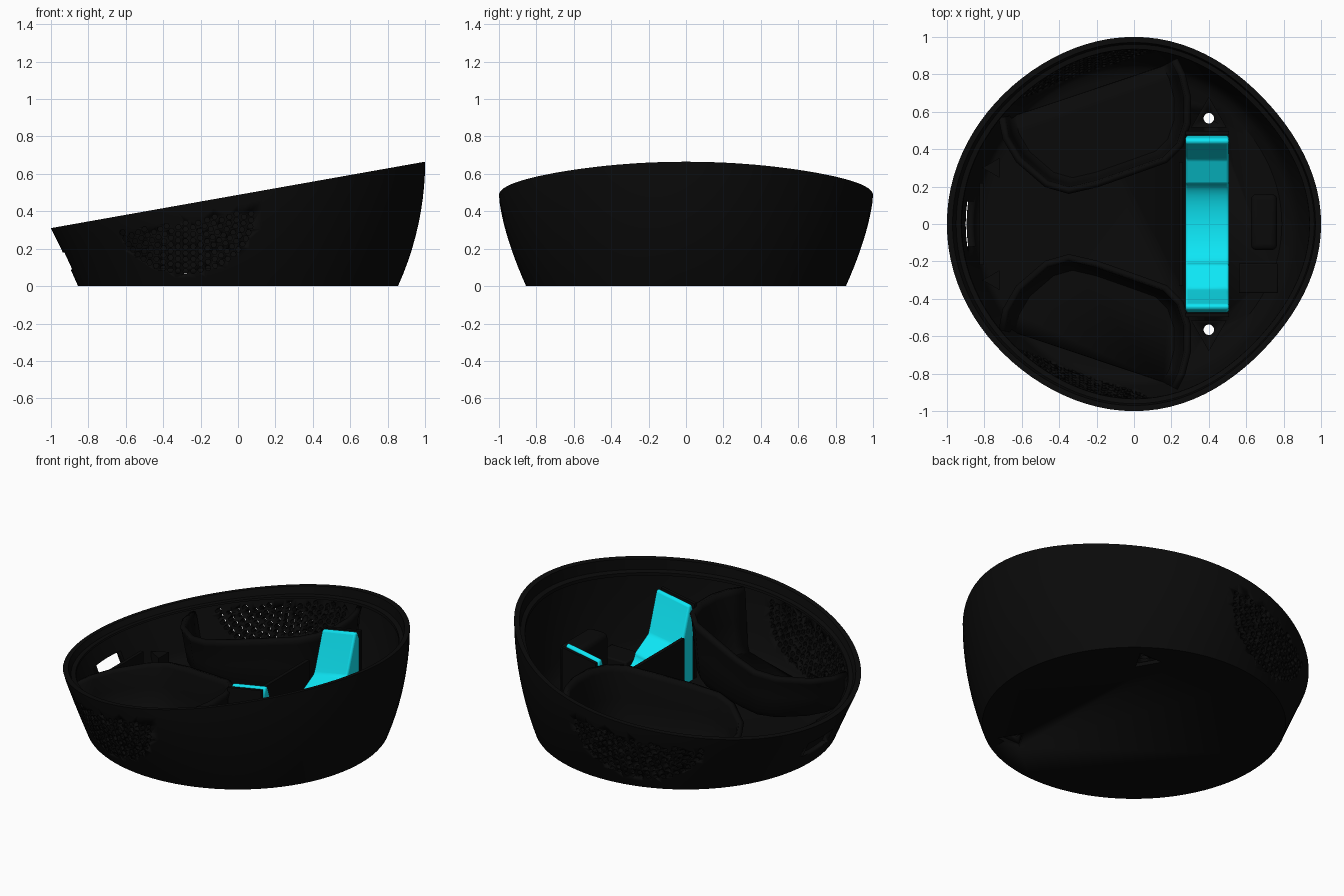
import bpy, bmesh, math

if "Cube" in bpy.data.objects:
    bpy.data.objects.remove(bpy.data.objects["Cube"])


def material(name, rgb):
    m = bpy.data.materials.new(name)
    m.diffuse_color = (*rgb, 1)
    m.use_nodes = True
    m.node_tree.nodes["Principled BSDF"].inputs["Base Color"].default_value = m.diffuse_color
    return m


BLACK = material("black_plastic", (0.003, 0.003, 0.003))
CYAN = material("cyan_plastic", (0.004, 0.78, 0.9))


def finish(bm, name, mat=BLACK, smooth=35):
    bmesh.ops.recalc_face_normals(bm, faces=bm.faces)
    me = bpy.data.meshes.new(name)
    bm.to_mesh(me)
    bm.free()
    ob = bpy.data.objects.new(name, me)
    bpy.context.collection.objects.link(ob)
    me.materials.append(mat)
    for o in bpy.context.selected_objects:
        o.select_set(False)
    bpy.context.view_layer.objects.active = ob
    ob.select_set(True)
    bpy.ops.object.shade_smooth_by_angle(angle=math.radians(smooth))
    return ob


def prism(bm, bottom, top):
    """Closed solid between two matching loops of points."""
    a = [bm.verts.new(p) for p in bottom]
    b = [bm.verts.new(p) for p in top]
    n = len(a)
    bm.faces.new(a[::-1])
    bm.faces.new(b)
    for i in range(n):
        bm.faces.new((a[i], a[(i + 1) % n], b[(i + 1) % n], b[i]))


def box(bm, x0, x1, y0, y1, z0, z1):
    pts = [(x0, y0), (x1, y0), (x1, y1), (x0, y1)]
    prism(bm, [(*p, z0) for p in pts], [(*p, z1) for p in pts])


def ngon(cx, cy, r, n, turn=0):
    return [(cx + r * math.cos(turn + 2 * math.pi * i / n),
             cy + r * math.sin(turn + 2 * math.pi * i / n)) for i in range(n)]


def upright(bm, pts, z0, z1):
    prism(bm, [(*p, z0) for p in pts], [(*p, z1) for p in pts])


def bevel(ob, width, segments=3):
    m = ob.modifiers.new("bevel", "BEVEL")
    m.width, m.segments, m.limit_method = width, segments, "ANGLE"


def cut(ob, cutter):
    m = ob.modifiers.new("cut", "BOOLEAN")
    m.operation, m.object, m.solver = "DIFFERENCE", cutter, "EXACT"
    bpy.context.view_layer.objects.active = ob
    bpy.ops.object.modifier_apply(modifier=m.name)


def rim_z(x):
    return 0.4875 + 0.1775 * x


# Bowl shell: flared wall cut by a tilted rim, slightly flattened on the diagonals
N = 96
rows = [(t / 10, 0) for t in range(11)]
rows += [(1, .03), (.9, .035), (.89, .06), (.86, .06), (.84, .035)]
rows += [(t, .035) for t in (.7, .55, .4, .25, .15)] + [(.11, .05), (.09, .09)]
bm = bmesh.new()
rings = []
for t, inset in rows:
    ring = []
    for i in range(N):
        a = 2 * math.pi * i / N
        c, s = math.cos(a), math.sin(a)
        flat = math.sin(2 * a) ** 2 * (.026 + .013 * c)
        r = 0.855 + (0.145 - flat) * (1 - (1 - t) ** (1.5 + 0.5 * c)) - inset
        z = t * rim_z(r * c) if t > .09 or inset == 0 else .035
        ring.append(bm.verts.new((r * c, r * s, z)))
    rings.append(ring)
for a, b in zip(rings, rings[1:]):
    for i in range(N):
        j = (i + 1) % N
        bm.faces.new((a[i], a[j], b[j], b[i]))
bm.faces.new(rings[0][::-1])
bm.faces.new(rings[-1])
shell = finish(bm, "bowl_shell")

# Cutter for speaker grilles, front slot and triangular screw recesses
bm = bmesh.new()
gx, gz = -.28, .37
for k in range(0, 10):
    radius = k * .039
    count = max(1, round(2 * math.pi * radius / .041))
    for i in range(count):
        a = 2 * math.pi * (i + .5 * (k % 2)) / count
        x, z = gx + radius * math.cos(a), gz + .83 * radius * math.sin(a)
        if z > rim_z(x) - .09 or z < .075:
            continue
        hole = ngon(x, z, .0145, 6)
        for s in (1, -1):
            prism(bm, [(px, s * .5, pz) for px, pz in hole],
                  [(px, s * 1.1, pz) for px, pz in hole])
box(bm, -1.1, -.8, -.12, .12, .09, .18)
for s in (1, -1):
    upright(bm, ngon(.4, s * .58, .09, 3, -s * math.pi / 2), -.05, .022)
holes = finish(bm, "grille_cutter")
cut(shell, holes)

# Screw bosses beside the cradle
bm = bmesh.new()
for s in (1, -1):
    upright(bm, ngon(.4, s * .57, .11, 3, s * math.pi / 2), .03, .12)
bosses = finish(bm, "screw_bosses")
bm = bmesh.new()
for s in (1, -1):
    upright(bm, ngon(.4, s * .565, .028, 24), -.1, .7)
screw = finish(bm, "screw_cutter")
cut(shell, screw)
cut(bosses, screw)
for c in (holes, screw):
    bpy.data.objects.remove(c)

# Speaker pockets: tapered cups against the side walls, mirrored
path = [(-.71, .57), (-.69, .46), (-.62, .34), (-.47, .21), (-.35, .175), (-.2, .21),
        (0, .28), (.17, .34), (.25, .42), (.29, .54), (.29, .68), (.26, .8), (.22, .88)]
bm = bmesh.new()
levels = []
for f, shrink in ((1, 1), (.9, .98), (.5, .95), (.12, .92), (0, .86)):
    row = []
    for x, y in path:
        top = rim_z(x) - .06
        px = -.2 + (x + .2) * shrink
        py = .64 + (y - .64) * shrink
        row.append(bm.verts.new((px, py, .08 + f * (top - .08))))
    levels.append(row)
for a, b in zip(levels, levels[1:]):
    for i in range(len(path) - 1):
        bm.faces.new((a[i], a[i + 1], b[i + 1], b[i]))
bm.faces.new(levels[-1])
pocket = finish(bm, "speaker_pockets", smooth=40)
m = pocket.modifiers.new("thickness", "SOLIDIFY")
m.thickness, m.offset = .03, 0
m = pocket.modifiers.new("mirror", "MIRROR")
m.use_axis = (False, True, False)


# Cyan cradle: curved seat with raised, sloping ends, tilted like the rim
def tilted(x, pts):
    return [(x, y, z + .1775 * (x - .505)) for y, z in pts]


half = [(.472, .05), (.472, .5), (.455, .545), (.43, .545), (.36, .34), (.345, .305), (.215, .235)]
arc = [(.215 * math.cos(math.pi * i / 16), .235 - .1 * math.sin(math.pi * i / 16))
       for i in range(1, 16)]
profile = half + arc + [(-y, z) for y, z in reversed(half)]
bm = bmesh.new()
prism(bm, tilted(.275, profile), tilted(.507, profile))
cradle = finish(bm, "cradle", CYAN)
bevel(cradle, .012)

# Black bracket holding the cradle: end walls and a cross plate
bm = bmesh.new()
for s in (1, -1):
    wall = [(s * .476, .05), (s * .476, .54), (s * .496, .54), (s * .496, .05)]
    prism(bm, tilted(.275, wall), tilted(.507, wall))
box(bm, .24, .262, -.33, .33, .03, .35)
finish(bm, "cradle_bracket")

# Rear housing blocks
bm = bmesh.new()
box(bm, .625, .765, -.14, .16, .03, .36)
bevel(finish(bm, "rear_housing"), .03)
bm = bmesh.new()
box(bm, .56, .77, -.37, -.21, .03, .16)
bevel(finish(bm, "connector_block"), .008, 2)

# Front triangular posts and slot rib
bm = bmesh.new()
for s in (1, -1):
    upright(bm, ngon(-.75, s * .3, .06, 3, math.pi), .03, .13)
box(bm, -.825, -.805, -.22, .22, .03, .16)
finish(bm, "front_posts")
